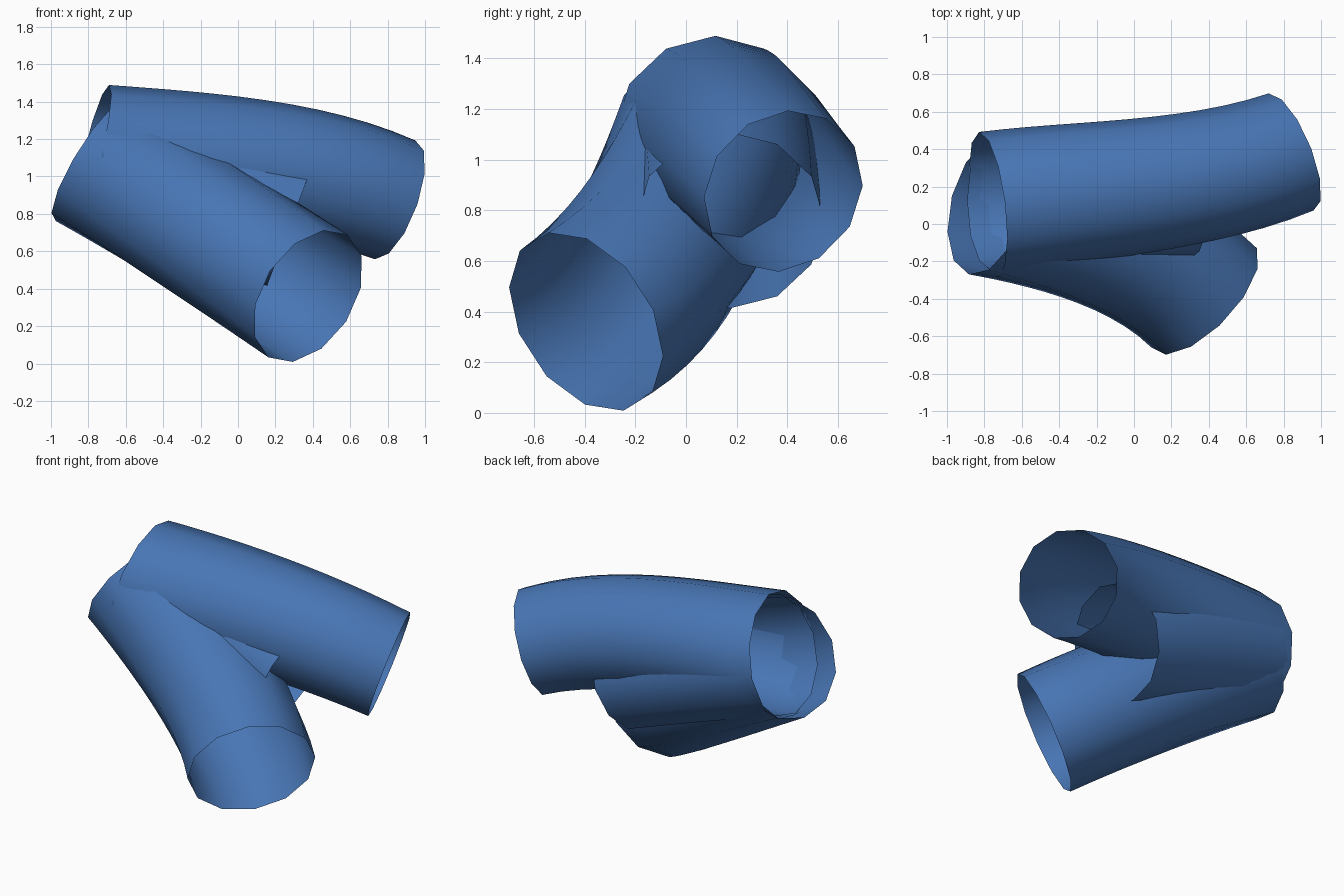
import bpy, math
from mathutils import Vector

if "Cube" in bpy.data.objects:
    bpy.data.objects.remove(bpy.data.objects["Cube"])

SIDES, STEPS = 12, 12

blue = bpy.data.materials.new("denim blue")
blue.diffuse_color = (0.065, 0.18, 0.46, 1)
blue.use_nodes = True
blue.node_tree.nodes["Principled BSDF"].inputs["Base Color"].default_value = blue.diffuse_color


def bezier(p, t):
    a, b, c, d = (Vector(q) for q in p)
    s = 1 - t
    return a * s**3 + b * 3 * s * s * t + c * 3 * s * t * t + d * t**3


def tube(name, path, n0, n1, r0, r1, turn=0, ease=1):
    """Open sleeve swept along a curve, its rim planes blending from n0 to n1."""
    verts, faces = [], []
    for i in range(STEPS + 1):
        t = i / STEPS
        n = Vector(n0).lerp(Vector(n1), t).normalized()
        up = (Vector((0, 0, 1)) - n * n.z).normalized()
        side = n.cross(up)
        r = r1 + (r0 - r1) * (1 - t) ** ease
        c = bezier(path, t)
        for k in range(SIDES):
            a = 2 * math.pi * k / SIDES + math.radians(turn) * t
            verts.append(c + (up * math.cos(a) + side * math.sin(a)) * r)
    for i in range(STEPS):
        for k in range(SIDES):
            j = (k + 1) % SIDES
            a, b = i * SIDES, (i + 1) * SIDES
            faces.append((a + k, a + j, b + j, b + k))
    mesh = bpy.data.meshes.new(name)
    mesh.from_pydata(verts, [], faces)
    mesh.materials.append(blue)
    for f in mesh.polygons:
        f.use_smooth = True
    obj = bpy.data.objects.new(name, mesh)
    bpy.context.collection.objects.link(obj)
    return obj


# upper leg sleeve, towards the back
tube("back_leg",
     [(-.78, .105, 1.11), (-.25, .19, 1.09), (.35, .2, 1.075), (.84, .385, .875)],
     (.95, .12, -.23), (.88, .36, -.32), .39, .336, 4)

# lower leg sleeve, bending forwards
tube("front_leg",
     [(-.785, .1, 1.09), (-.45, .035, .9), (.08, -.1, .56), (.375, -.395, .36)],
     (.83, -.22, -.51), (.66, -.63, -.42), .382, .39, 7.5)

# shorter sleeve between the legs
tube("hip_sleeve",
     [(-.76, .125, 1.11), (-.4, .15, 1.0), (-.05, .17, .88), (.285, .175, .76)],
     (.93, 0, -.35), (.93, 0, -.35), .375, .37)
